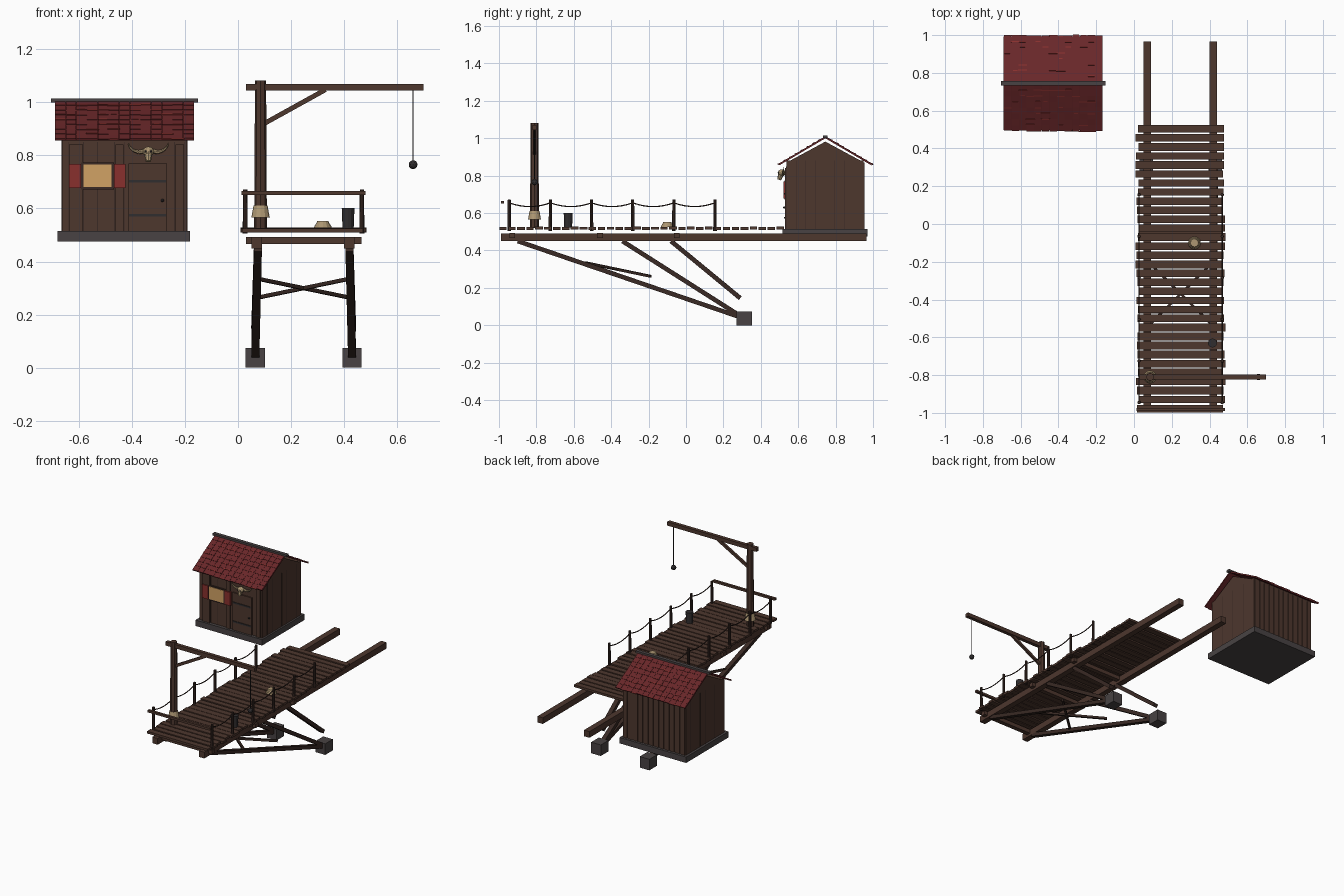
import bpy, bmesh, math, random
from mathutils import Vector, Matrix

random.seed(4)
if "Cube" in bpy.data.objects:
    bpy.data.objects.remove(bpy.data.objects["Cube"])


def material(name, r, g, b):
    m = bpy.data.materials.new(name)
    m.use_nodes = True
    m.diffuse_color = (r, g, b, 1)
    m.node_tree.nodes["Principled BSDF"].inputs["Base Color"].default_value = (r, g, b, 1)
    return m


WOOD = material("brown wood", 0.075, 0.038, 0.027)
DARK = material("dark wood", 0.042, 0.023, 0.018)
STONE = material("grey stone", 0.065, 0.055, 0.056)
IRON = material("dark iron", 0.03, 0.027, 0.028)
ROOF = material("roof red", 0.14, 0.02, 0.022)
BRIGHT = material("shutter red", 0.25, 0.03, 0.027)
GLOW = material("window amber", 0.64, 0.36, 0.13)
BONE = material("bone and rope tan", 0.42, 0.31, 0.17)


class Part:
    """Collects primitives into one named object."""

    def __init__(self, name, mat):
        self.name, self.mat, self.bm = name, mat, bmesh.new()

    def box(self, x0, x1, y0, y1, z0, z1):
        m = Matrix.Translation(((x0 + x1) / 2, (y0 + y1) / 2, (z0 + z1) / 2))
        m = m @ Matrix.Diagonal((x1 - x0, y1 - y0, z1 - z0, 1))
        bmesh.ops.create_cube(self.bm, size=1, matrix=m)
        return self

    def frame(self, p, q):
        p, q = Vector(p), Vector(q)
        d = (q - p).normalized()
        side = d.cross(Vector((0, 0, 1)))
        side = side.normalized() if side.length > 0.001 else Vector((1, 0, 0))
        rot = Matrix((side, d.cross(side), d)).transposed().to_4x4()
        return Matrix.Translation((p + q) / 2) @ rot, (q - p).length

    def bar(self, p, q, w, h):
        m, length = self.frame(p, q)
        bmesh.ops.create_cube(self.bm, size=1, matrix=m @ Matrix.Diagonal((w, h, length, 1)))
        return self

    def cone(self, p, q, r1, r2, sides=8):
        m, length = self.frame(p, q)
        bmesh.ops.create_cone(self.bm, cap_ends=True, segments=sides, radius1=r1,
                              radius2=r2, depth=length, matrix=m)
        return self

    def ball(self, c, r, squash=1):
        m = Matrix.Translation(c) @ Matrix.Diagonal((1, 1, squash, 1))
        bmesh.ops.create_icosphere(self.bm, subdivisions=2, radius=r, matrix=m)
        return self

    def done(self):
        bmesh.ops.recalc_face_normals(self.bm, faces=self.bm.faces)
        mesh = bpy.data.meshes.new(self.name)
        self.bm.to_mesh(mesh)
        self.bm.free()
        mesh.materials.append(self.mat)
        obj = bpy.data.objects.new(self.name, mesh)
        bpy.context.collection.objects.link(obj)
        return obj


# Dock frame
beams = Part("dock_beams", WOOD)
for x in (0.07, 0.42):
    beams.box(x - 0.02, x + 0.02, -0.99, 0.965, 0.45, 0.492)
for y in (-0.93, -0.46, -0.05):
    beams.box(0.03, 0.465, y - 0.015, y + 0.015, 0.466, 0.493)
beams.done()

# Deck planks with uneven ends
planks = Part("deck_planks", WOOD)
for i in range(32):
    y = -0.978 + i * 0.0478
    h = 0.0195 + random.uniform(-0.001, 0.002)
    lift = random.uniform(-0.002, 0.002)
    planks.box(random.uniform(0.008, 0.025), random.uniform(0.468, 0.486),
               y - h, y + h, 0.511 + lift, 0.526 + lift)
planks.done()

# Railing posts, sagging ropes and front rail
posts = Part("rail_posts", DARK)
ropes = Part("rail_ropes", DARK)
ys = [-0.945 + 0.22 * i for i in range(6)]
for x in (0.027, 0.467):
    for y in ys:
        posts.cone((x, y, 0.505), (x, y, 0.672), 0.0095, 0.008)
    for y in ys[:-1]:
        pts = [(x, y + 0.22 * t / 8, 0.655 - 0.08 * (t / 8) * (1 - t / 8)) for t in range(9)]
        for a, b in zip(pts, pts[1:]):
            ropes.cone(a, b, 0.0035, 0.0035, 5)
posts.done()
ropes.done()
Part("front_rail", WOOD).box(0.014, 0.481, -0.99, -0.973, 0.65, 0.665).done()

# Diagonal supports with footing blocks
struts = Part("support_struts", DARK)
feet = Part("footing_blocks", STONE)
for top, foot in ((0.075, 0.065), (0.42, 0.43)):
    for y, end_y, end_z in ((-0.9, 0.3, 0.04), (-0.34, 0.29, 0.05), (-0.08, 0.29, 0.145)):
        struts.bar((top, y, 0.45), (foot, end_y, end_z), 0.03, 0.024)
    feet.box(foot - 0.036, foot + 0.036, 0.27, 0.352, 0, 0.075)
struts.bar((0.075, -0.54, 0.335), (0.43, -0.19, 0.262), 0.014, 0.014)
struts.bar((0.42, -0.54, 0.335), (0.065, -0.19, 0.262), 0.014, 0.014)
struts.done()
feet.done()

# Crane
cx, cy = 0.085, -0.81
crane = Part("crane_post", WOOD)
crane.cone((cx, cy, 0.52), (cx, cy, 1.082), 0.024, 0.021)
crane.box(0.03, 0.7, cy - 0.012, cy + 0.012, 1.044, 1.07)
crane.bar((0.095, cy, 0.918), (0.33, cy, 1.048), 0.015, 0.018)
crane.done()
hoist = Part("hoist_line_and_weight", IRON)
hoist.cone((0.66, cy, 0.77), (0.66, cy, 1.046), 0.0025, 0.0025, 6)
hoist.ball((0.66, cy, 0.765), 0.017)
hoist.done()

# Rope wraps and coil
wrap = Part("post_rope_wrap", BONE)
for i in range(4):
    z = 0.566 + i * 0.0115
    wrap.cone((cx, cy, z), (cx, cy, z + 0.0115), 0.035 - i * 0.002, 0.032 - i * 0.002, 12)
wrap.done()
coil = Part("rope_coil", BONE)
for i in range(3):
    z = 0.526 + i * 0.009
    coil.cone((0.32, -0.1, z), (0.32, -0.1, z + 0.009), 0.034 - i * 0.005, 0.031 - i * 0.005, 12)
coil.done()
Part("bucket", IRON).cone((0.415, -0.63, 0.524), (0.415, -0.63, 0.601), 0.021, 0.024, 12).done()

# Hut base and walls
Part("hut_base", STONE).box(-0.68, -0.18, 0.515, 0.97, 0.476, 0.516).done()
x0, x1, y0, y1, mid = -0.664, -0.192, 0.537, 0.95, 0.745
walls = Part("hut_walls", WOOD)
walls.box(x0, x1, y0, y1, 0.514, 0.882)
gable = [walls.bm.verts.new((x0, y, z)) for y, z in ((0.56, 0.882), (0.93, 0.882), (mid, 0.982))]
face = walls.bm.faces.new(gable)
ext = bmesh.ops.extrude_face_region(walls.bm, geom=[face])
bmesh.ops.translate(walls.bm, vec=(x1 - x0, 0, 0),
                    verts=[v for v in ext["geom"] if isinstance(v, bmesh.types.BMVert)])
for i in range(12):  # back boards
    x = x0 + (i + 0.5) * (x1 - x0) / 12
    walls.box(x - 0.014, x + 0.014, y1 - 0.002, y1 + 0.005, 0.516, 0.87)
for a, b in ((-0.637, -0.585), (-0.462, -0.432), (-0.236, -0.204)):  # front boards
    walls.box(a, b, y0 - 0.008, y0 + 0.002, 0.516, 0.842)
walls.done()
seams = Part("wall_seams", DARK)
for i in range(1, 8):
    y = y0 + i * (y1 - y0) / 8
    seams.box(x0 - 0.001, x1 + 0.001, y - 0.001, y + 0.001, 0.516, 0.88)
for x in (-0.64, -0.582, -0.53, -0.465, -0.429, -0.239, -0.201):
    seams.box(x - 0.0015, x + 0.0015, y0 - 0.002, y0 + 0.002, 0.516, 0.85)
seams.done()

# Roof with overlapping uneven shingles
roof = Part("roof_shingles", ROOF)
chips = Part("shingle_edges", BRIGHT)
rx0, rx1, rows, cols = -0.69, -0.166, 8, 13
for s in (-1, 1):
    def on(x, t, lift=0):
        return (x, mid + s * (0.247 * (1 - t) + 0.52 * lift), 0.858 + 0.145 * t + 0.85 * lift)
    cxr = (rx0 + rx1) / 2
    roof.bar(on(cxr, 0), on(cxr, 1), rx1 - rx0, 0.006)
    step = (rx1 - rx0) / cols
    for r in range(rows):
        for c in range(cols):
            x = rx0 + (c + 0.5) * step
            low = r / rows - random.uniform(0, 0.02)
            up = random.uniform(0.004, 0.006)
            roof.bar(on(x, low, up), on(x, min(1, (r + 1.1) / rows), 0.003), step * 0.97, 0.005)
            if random.random() < 0.24:
                w = random.uniform(0.5, 1.3) * step
                xc = min(max(x, rx0 + w / 2), rx1 - w / 2)
                chips.bar(on(xc, low - 0.004, 0.008), on(xc, low + 0.014, 0.008), w, 0.003)
roof.done()
chips.done()
Part("ridge_cap", STONE).box(-0.705, -0.15, mid - 0.012, mid + 0.012, 1.0, 1.015).done()

# Window, shutters and door
Part("window_frame", DARK).box(-0.592, -0.468, y0 - 0.01, y0, 0.672, 0.773).done()
Part("window_pane", GLOW).box(-0.583, -0.477, y0 - 0.013, y0 - 0.006, 0.681, 0.766).done()
shutters = Part("shutters", BRIGHT)
for a, b in ((-0.637, -0.592), (-0.468, -0.424)):
    shutters.box(a, b, y0 - 0.016, y0, 0.677, 0.768)
shutters.done()
Part("door", WOOD).box(-0.413, -0.268, y0 - 0.008, y0, 0.516, 0.77).done()
straps = Part("door_straps", IRON)
for z in (0.575, 0.703):
    straps.box(-0.41, -0.271, y0 - 0.012, y0 - 0.004, z - 0.005, z + 0.005)
straps.ball((-0.285, y0 - 0.012, 0.63), 0.006)
straps.done()

# Horned skull above the door
skull = Part("horned_skull", BONE)
sx, sy = -0.338, 0.512
skull.ball((sx, sy, 0.815), 0.022, 0.85)
skull.cone((sx, sy - 0.003, 0.812), (sx, sy - 0.014, 0.778), 0.017, 0.01)
for s in (-1, 1):
    path = [(0.012, 0.818), (0.036, 0.812), (0.058, 0.82), (0.07, 0.832), (0.076, 0.846)]
    for i, (a, b) in enumerate(zip(path, path[1:])):
        skull.cone((sx + s * a[0], sy + 0.008, a[1]), (sx + s * b[0], sy + 0.008, b[1]),
                   0.009 - i * 0.002, 0.0075 - i * 0.002, 7)
skull.done()
eyes = Part("skull_sockets", IRON)
for s in (-1, 1):
    eyes.ball((sx + s * 0.01, sy - 0.017, 0.815), 0.005)
eyes.done()
